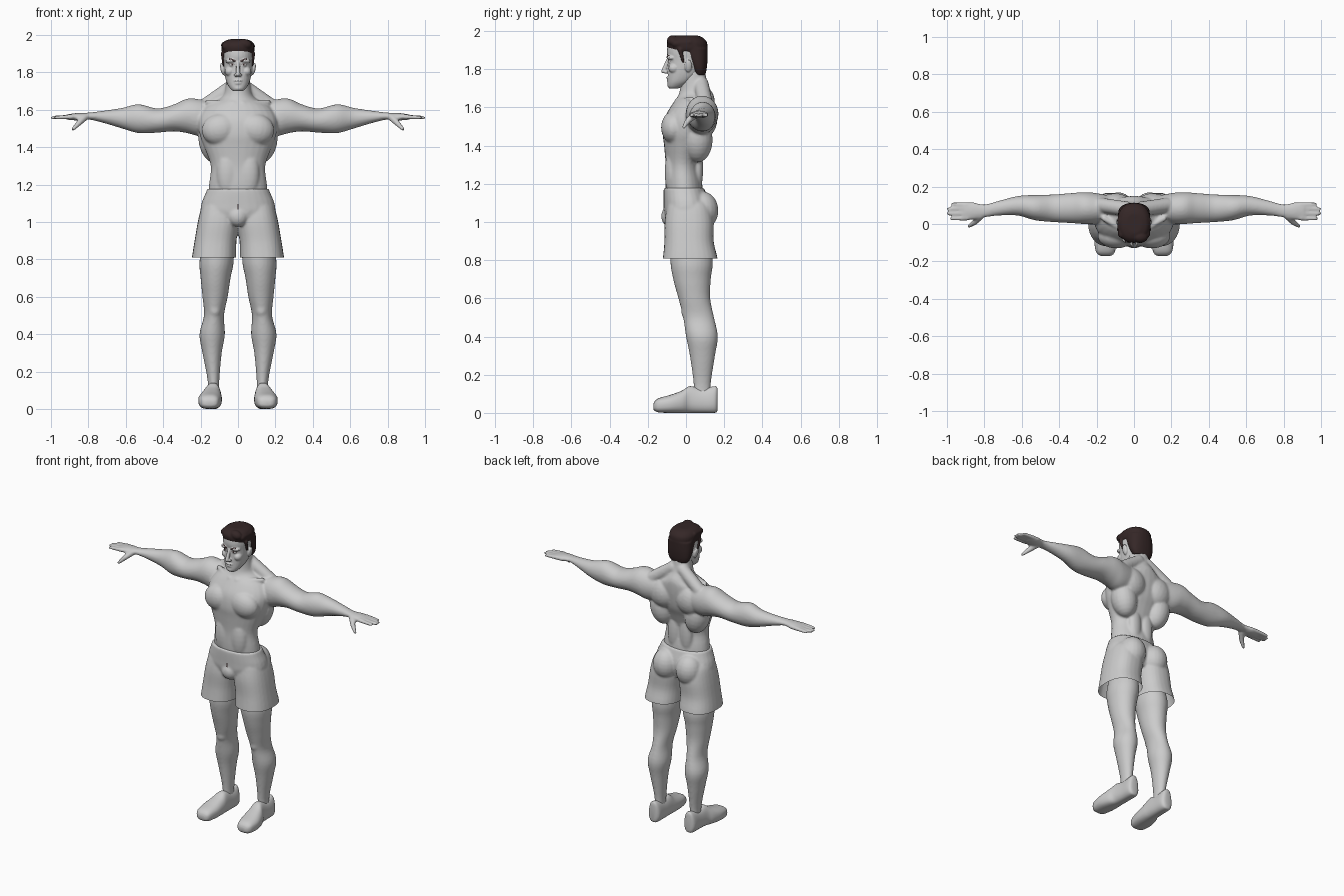
import bpy, bmesh, math
from mathutils import Vector, Matrix
from mathutils.bvhtree import BVHTree

if "Cube" in bpy.data.objects:
    bpy.data.objects.remove(bpy.data.objects["Cube"])


def material(name, rgb):
    m = bpy.data.materials.new(name)
    m.use_nodes = True
    m.diffuse_color = (*rgb, 1)
    m.node_tree.nodes["Principled BSDF"].inputs["Base Color"].default_value = (*rgb, 1)
    return m


GREY = material("light grey", (.6, .6, .6))
DARK = material("dark brown", (.035, .02, .02))


def loft(bm, axis, sections, power=2.0, n=28, steps=4):
    """Smooth skin through sections (t, u0, u1, v0, v1) along an axis."""
    pts = [Vector(s) for s in sections]
    pts = [pts[0]] + pts + [pts[-1]]
    smooth = []
    for a, b, c, d in zip(pts, pts[1:], pts[2:], pts[3:]):
        for k in range(steps):
            t = k / steps
            smooth.append(b + (c - a) * t / 2 + (a * 2 - b * 5 + c * 4 - d) * t**2 / 2
                          + (b * 3 - a - c * 3 + d) * t**3 / 2)
    smooth.append(pts[-1])
    rings = []
    for t, u0, u1, v0, v1 in smooth:
        ring = []
        for i in range(n):
            ang = math.tau * i / n
            c, s = math.cos(ang), math.sin(ang)
            u = (u0 + u1) / 2 + (u1 - u0) / 2 * math.copysign(abs(c)**(2 / power), c)
            v = (v0 + v1) / 2 + (v1 - v0) / 2 * math.copysign(abs(s)**(2 / power), s)
            ring.append(bm.verts.new({"x": (t, u, v), "y": (u, t, v), "z": (u, v, t)}[axis]))
        rings.append(ring)
    for p, q in zip(rings, rings[1:]):
        for i in range(n):
            j = (i + 1) % n
            bm.faces.new((p[i], p[j], q[j], q[i]))
    bm.faces.new(rings[0])
    bm.faces.new(rings[-1])


def centred(sections):
    return [(z, -h, h, y0, y1) for z, h, y0, y1 in sections]


def ball(bm, centre, radii, tilt=0):
    mat = Matrix.Translation(centre) @ Matrix.Rotation(tilt, 4, 'Y') @ Matrix.Diagonal((*radii, 1))
    bmesh.ops.create_uvsphere(bm, u_segments=20, v_segments=12, radius=1, matrix=mat)


def rod(bm, p, q, r0, r1):
    p, q = Vector(p), Vector(q)
    d = q - p
    mat = Matrix.Translation((p + q) / 2) @ d.to_track_quat('Z', 'Y').to_matrix().to_4x4()
    bmesh.ops.create_cone(bm, cap_ends=True, segments=16, radius1=r0, radius2=r1,
                          depth=d.length, matrix=mat)
    ball(bm, p, (r0,) * 3)
    ball(bm, q, (r1,) * 3)


def mirror(bm):
    copy = bmesh.ops.duplicate(bm, geom=bm.verts[:] + bm.edges[:] + bm.faces[:])["geom"]
    for v in copy:
        if isinstance(v, bmesh.types.BMVert):
            v.co.x *= -1


def finish(name, bm, mat, voxel=0, relax=5, hem=None):
    """Fuse the volumes into one smooth skin, optionally cut open at a hem."""
    bmesh.ops.recalc_face_normals(bm, faces=bm.faces[:])
    mesh = bpy.data.meshes.new(name)
    bm.to_mesh(mesh)
    ob = bpy.data.objects.new(name, mesh)
    bpy.context.collection.objects.link(ob)
    if voxel:
        rm = ob.modifiers.new("fuse", 'REMESH')
        rm.mode, rm.voxel_size = 'VOXEL', voxel
        sm = ob.modifiers.new("relax", 'SMOOTH')
        sm.factor, sm.iterations = .5, relax
        mesh = bpy.data.meshes.new_from_object(ob.evaluated_get(bpy.context.evaluated_depsgraph_get()))
        ob.modifiers.clear()
        ob.data = mesh
    bm.clear()
    bm.from_mesh(mesh)
    if hem is not None:
        bmesh.ops.bisect_plane(bm, geom=bm.verts[:] + bm.edges[:] + bm.faces[:],
                               plane_co=(0, 0, hem), plane_no=(0, 0, 1), clear_inner=True)
    for f in bm.faces:
        f.smooth = True
        f.material_index = 0
    bm.to_mesh(mesh)
    bm.free()
    mesh.materials.clear()
    mesh.materials.append(mat)
    return ob


# Body: arm, hand, leg and muscles on one side, mirrored, then the trunk
bm = bmesh.new()
loft(bm, "x", [(.08, .03, .14, 1.48, 1.63), (.2, 0, .165, 1.46, 1.655), (.27, 0, .17, 1.475, 1.66),
               (.34, .005, .165, 1.485, 1.63), (.43, .01, .158, 1.478, 1.607),
               (.53, .02, .155, 1.475, 1.63), (.62, .045, .15, 1.5, 1.61),
               (.72, .045, .125, 1.53, 1.595), (.8, .035, .105, 1.548, 1.585),
               (.86, .022, .117, 1.543, 1.583), (.91, .022, .117, 1.547, 1.577)])
for y, tip in ((.031, .975), (.056, .992), (.081, .992), (.105, .97)):
    rod(bm, (.89, y, 1.563), (tip, y * 1.05 - .004, 1.558), .0135, .01)
rod(bm, (.82, .045, 1.56), (.85, .01, 1.53), .02, .016)
rod(bm, (.85, .01, 1.53), (.882, -.012, 1.496), .016, .01)
loft(bm, "z", [(.05, .1, .162, .04, .13), (.15, .1, .162, .04, .13), (.3, .087, .19, .02, .152),
               (.4, .07, .206, 0, .167), (.5, .075, .182, -.015, .147), (.6, .055, .19, -.04, .127),
               (.7, .04, .2, -.067, .13), (.8, .022, .205, -.082, .14), (.95, .03, .17, -.07, .11)])
ball(bm, (.125, .01, .53), (.035, .035, .045))
ball(bm, (.095, -.065, 1.495), (.1, .066, .085), .2)
ball(bm, (.1, .09, 1.54), (.1, .075, .1), .3)
ball(bm, (.13, .06, 1.43), (.08, .08, .12), .2)
ball(bm, (.045, .06, 1.28), (.045, .03, .13))
ball(bm, (.055, -.07, 1.26), (.06, .042, .13))
rod(bm, (.025, -.05, 1.635), (.16, .03, 1.64), .012, .016)
rod(bm, (.035, .08, 1.72), (.17, .1, 1.625), .04, .04)
mirror(bm)
loft(bm, "z", centred([(.98, .14, -.09, .08), (1.1, .16, -.1, .09), (1.2, .155, -.108, .085),
                       (1.3, .146, -.107, .07), (1.4, .18, -.115, .1), (1.47, .205, -.122, .13),
                       (1.55, .21, -.11, .145), (1.62, .17, -.07, .15), (1.665, .09, -.04, .145),
                       (1.72, .067, -.028, .115), (1.82, .06, -.025, .095)]))
finish("body", bm, GREY, .007, 7)

# Shorts with an open hem
bm = bmesh.new()
loft(bm, "z", [(.77, .01, .25, -.125, .17), (.82, .01, .245, -.12, .163), (.9, .008, .232, -.113, .145),
               (1, -.005, .215, -.112, .145), (1.08, .0, .195, -.1, .13), (1.12, .01, .17, -.09, .1)], 2.4)
ball(bm, (.085, .085, 1.06), (.085, .085, .1))
mirror(bm)
loft(bm, "z", centred([(.99, .13, -.1, .1), (1.05, .195, -.115, .12), (1.1, .195, -.117, .12),
                       (1.15, .175, -.118, .105), (1.178, .164, -.117, .095)]), 2.3)
ball(bm, (0, -.085, 1.03), (.055, .045, .055))
shorts = finish("shorts", bm, GREY, .007, 5, .81)

# Shoes
for side, name in ((1, "left_shoe"), (-1, "right_shoe")):
    bm = bmesh.new()
    loft(bm, "y", [(-.171, .13, .175, .02, .045), (-.163, .112, .192, .01, .062), (-.14, .1, .206, .002, .078),
                   (-.08, .088, .212, 0, .095), (-.02, .086, .2, 0, .117), (.02, .088, .182, 0, .14),
                   (.08, .09, .175, 0, .128), (.14, .09, .174, 0, .138), (.16, .1, .165, .004, .138),
                   (.166, .115, .15, .02, .12)], 2.7)
    for v in bm.verts:
        v.co.x *= side
        # narrow the upper towards the ankle
        v.co.x += (.133 * side - v.co.x) * max(0, v.co.z - .06) * 3
    finish(name, bm, GREY)

# Head with brow, cheeks, nose, lips and ears
bm = bmesh.new()
ball(bm, (.034, -.076, 1.862), (.034, .026, .013), .1)
ball(bm, (.045, -.062, 1.805), (.026, .03, .026))
ball(bm, (.031, -.078, 1.84), (.016, .017, .012))
ball(bm, (.011, -.106, 1.786), (.011, .012, .009))
ball(bm, (.083, .012, 1.818), (.011, .02, .034), .2)
mirror(bm)
loft(bm, "z", centred([(1.7, .026, -.088, -.04), (1.712, .04, -.095, -.01), (1.735, .056, -.096, .03),
                       (1.77, .068, -.095, .07), (1.81, .075, -.094, .09), (1.85, .078, -.094, .1),
                       (1.89, .08, -.1, .1), (1.93, .076, -.092, .09), (1.96, .05, -.06, .06)]), 2.3)
rod(bm, (0, -.094, 1.85), (0, -.118, 1.79), .009, .012)
ball(bm, (0, -.092, 1.756), (.024, .012, .006))
ball(bm, (0, -.09, 1.742), (.021, .012, .006))
ball(bm, (0, -.083, 1.716), (.024, .015, .014))
head = finish("head", bm, GREY, .004, 4)

# Hair: crown, back and swept locks
bm = bmesh.new()
loft(bm, "z", centred([(1.895, .082, -.085, .11), (1.915, .088, -.098, .113), (1.945, .087, -.1, .108),
                       (1.968, .07, -.08, .085), (1.978, .04, -.05, .055)]), 2.3)
loft(bm, "z", centred([(1.77, .06, .045, .1), (1.8, .077, .03, .108), (1.85, .084, .005, .113),
                       (1.91, .085, -.03, .114)]), 2.3)
for side in (-1, 1):
    rod(bm, (.08 * side, -.03, 1.9), (.077 * side, -.015, 1.84), .012, .007)
for i in range(6):
    x = -.065 + i * .026
    lift = .006 * math.sin(i * 2.1)
    rod(bm, (x, -.08 + abs(x) * .4, 1.94 + lift), (x * 1.1, .02, 1.962 - abs(x) * .25 + lift), .021, .019)
    rod(bm, (x, .03, 1.955 - abs(x) * .25), (x, .092 - abs(x) * .5, 1.9), .022, .019)
ball(bm, (.035, -.07, 1.95), (.04, .03, .028), .2)
finish("hair", bm, DARK, .005, 3)


def painted_strip(name, target, path, mat=DARK):
    """Thin strip of (x, z, half height) stations laid on the front of a part."""
    src = bmesh.new()
    src.from_mesh(target.data)
    tree = BVHTree.FromBMesh(src)
    src.free()
    bm = bmesh.new()
    rows = []
    for x, z, h in path:
        row = []
        for dz in (-h, 0, h):
            hit = tree.ray_cast(Vector((x, -1, z + dz)), Vector((0, 1, 0)))[0]
            row.append(bm.verts.new((x, (hit.y if hit else 0) - .002, z + dz)))
        rows.append(row)
    for p, q in zip(rows, rows[1:]):
        for k in (0, 1):
            bm.faces.new((p[k], q[k], q[k + 1], p[k + 1]))
    finish(name, bm, mat)


# Painted brows, lash lines, irises and the shorts fastening
for side, tag in ((1, "left"), (-1, "right")):
    painted_strip(tag + "_brow", head, [(side * x, z, h) for x, z, h in (
        (.013, 1.86, .005), (.028, 1.866, .006), (.045, 1.871, .005), (.063, 1.864, .002))])
    painted_strip(tag + "_lash", head, [(side * x, z, h) for x, z, h in (
        (.018, 1.841, .001), (.025, 1.846, .002), (.037, 1.847, .002), (.048, 1.841, .001))])
    painted_strip(tag + "_iris", head, [(side * x, 1.841, h) for x, h in (
        (.027, .002), (.029, .004), (.034, .004), (.036, .002))])
painted_strip("fastening", shorts, [(x, 1.082, .014) for x in (-.004, 0, .004)])
